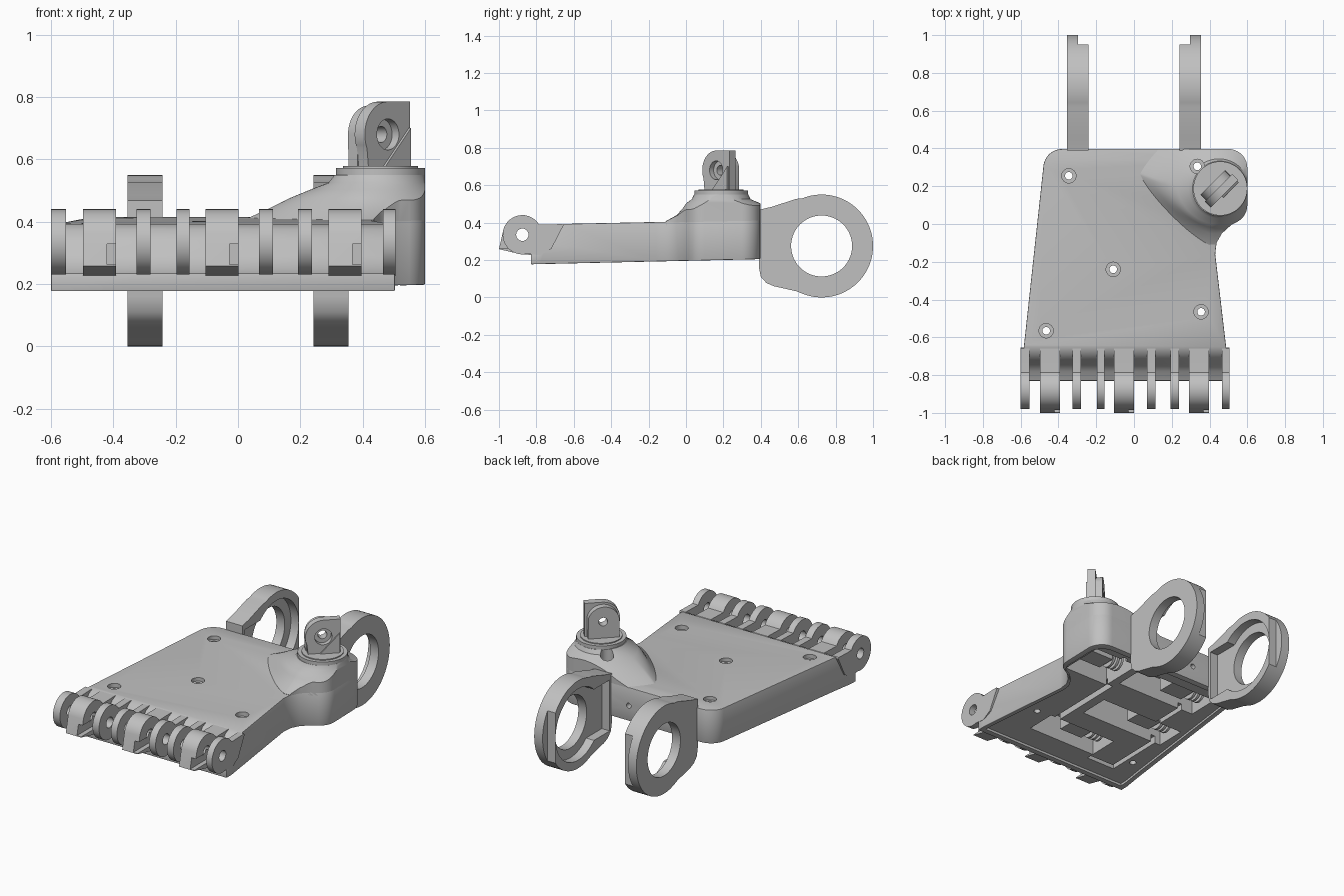
import bpy, bmesh, math
from mathutils import Matrix

if "Cube" in bpy.data.objects:
    bpy.data.objects.remove(bpy.data.objects["Cube"])

grey = bpy.data.materials.new("plain grey plastic")
grey.use_nodes = True
COLOUR = (0.53, 0.53, 0.53, 1)
grey.diffuse_color = COLOUR
grey.node_tree.nodes["Principled BSDF"].inputs["Base Color"].default_value = COLOUR


def finish(name, bm):
    bmesh.ops.recalc_face_normals(bm, faces=bm.faces)
    me = bpy.data.meshes.new(name)
    bm.to_mesh(me)
    bm.free()
    me.materials.append(grey)
    ob = bpy.data.objects.new(name, me)
    bpy.context.collection.objects.link(ob)
    return ob


def loft(name, rings):
    """Skin a stack of equal-length point rings and cap both ends."""
    bm = bmesh.new()
    loops = [[bm.verts.new(p) for p in ring] for ring in rings]
    n = len(loops[0])
    for lo, hi in zip(loops, loops[1:]):
        for i in range(n):
            j = (i + 1) % n
            bm.faces.new((lo[i], lo[j], hi[j], hi[i]))
    bm.faces.new(loops[0])
    bm.faces.new(loops[-1])
    return finish(name, bm)


def prism(name, pts, axis, a, b):
    """Extrude a flat outline along x (points are y, z) or z (points are x, y)."""
    place = (lambda p, t: (t, p[0], p[1])) if axis == "x" else (lambda p, t: (p[0], p[1], t))
    return loft(name, [[place(p, t) for p in pts] for t in (a, b)])


def arc(cx, cy, r, start, end, n=10):
    angles = [math.radians(start + (end - start) * i / n) for i in range(n + 1)]
    return [(cx + r * math.cos(t), cy + r * math.sin(t)) for t in angles]


def disc(name, cx, cy, r, axis, a, b, n=40):
    return prism(name, arc(cx, cy, r, 0, 360, n)[:-1], axis, a, b)


def box(name, x0, x1, y0, y1, z0, z1):
    return prism(name, [(x0, y0), (x1, y0), (x1, y1), (x0, y1)], "z", z0, z1)


def apply(ob, kind, **settings):
    mod = ob.modifiers.new(kind, kind)
    for key, value in settings.items():
        setattr(mod, key, value)
    bpy.context.view_layer.objects.active = ob
    bpy.ops.object.modifier_apply(modifier=mod.name)


def boolean(ob, other, operation="DIFFERENCE"):
    apply(ob, "BOOLEAN", object=other, operation=operation, solver="EXACT")
    bpy.data.objects.remove(other)


# Palm shell: plan outline intersected with the side profile
plan = ([(-0.6, -0.83), (0.503, -0.83), (0.503, -0.78), (0.43, -0.16)]
        + [(0.437, -0.10), (0.465, -0.05), (0.515, -0.005)]
        + arc(0.5, 0.1, 0.1, -60, 0, 6) + arc(0.5, 0.297, 0.1, 0, 90)
        + arc(-0.38, 0.297, 0.1, 90, 172) + [(-0.582, -0.64), (-0.6, -0.78)])
side = ([(-0.83, 0.177), (0.5, 0.207), (0.5, 0.417), (-0.65, 0.393)]
        + [(-0.69, 0.375), (-0.72, 0.34), (-0.745, 0.29), (-0.78, 0.25), (-0.83, 0.235)])
palm = prism("palm_shell", plan, "z", 0.1, 0.6)
boolean(palm, prism("side_cut", side, "x", -0.8, 0.8), "INTERSECT")
apply(palm, "BEVEL", width=0.004, segments=2, limit_method="ANGLE", angle_limit=math.radians(50))


# Thumb mound: round on its outer side, fading to a diagonal ramp across the palm
def mound_ring(cx, cy, rx, ry, z, power):
    ring = []
    for i in range(72):
        c, s = math.cos(math.tau * i / 72), math.sin(math.tau * i / 72)
        e = 1 if c > 0 else 2 / power
        ring.append((cx + rx * math.copysign(abs(c) ** e, c),
                     cy + ry * math.copysign(abs(s) ** e, s), z))
    return ring


steps = [(0.40, 0.27, 0.38, 0.38, 0.385, 1.2), (0.40, 0.27, 0.38, 0.38, 0.406, 1.2),
         (0.405, 0.24, 0.31, 0.29, 0.44, 1.35), (0.415, 0.22, 0.25, 0.238, 0.475, 1.6),
         (0.43, 0.2, 0.2, 0.2, 0.502, 1.8), (0.45, 0.188, 0.16, 0.157, 0.525, 2),
         (0.455, 0.188, 0.145, 0.145, 0.55, 2)]
mound = loft("thumb_mound", [mound_ring(*step) for step in steps])
boolean(mound, prism("mound_trim", plan, "z", 0.2, 0.6), "INTERSECT")

# Countersunk screw holes
for x, y, sink in [(-0.345, 0.255, 0.39), (-0.11, -0.24, 0.38), (-0.465, -0.565, 0.37),
                   (0.355, -0.465, 0.37), (0.335, 0.305, 0.46)]:
    for part in (palm, mound):
        boolean(part, disc("screw_bore", x, y, 0.02, "z", 0, 0.7, 24))
        boolean(part, disc("screw_sink", x, y, 0.038, "z", sink, 0.7, 24))

# Recessed underside with a rim, then deep motor bays
inset = [(x * 0.94, -0.22 + (y + 0.22) * 0.94) for x, y in plan]
boolean(palm, loft("underside_cut", [[(x, y, 0.1) for x, y in inset],
                                     [(x, y, 0.21 + 0.0215 * y) for x, y in inset]]))
bays = [(-0.22, 0.26, -0.64, -0.45), (-0.46, 0.13, -0.31, -0.12),
        (-0.38, 0.18, 0.08, 0.28), (0.23, 0.54, 0.02, 0.3)]
for x0, x1, y0, y1 in bays:
    boolean(palm, box("bay_cut", x0, x1, y0, y1, 0.1, 0.36))
    ym = (y0 + y1) / 2
    box("motor", x0 + 0.12, x0 + 0.28, ym - 0.06, ym + 0.06, 0.25, 0.37)
    for k in range(3):
        disc("spool_flange", ym, 0.29, 0.055, "x", x0 + 0.03 + k * 0.03, x0 + 0.045 + k * 0.03, 24)

# Cable channels linking the bays
for x0, x1, y0, y1 in [(0.19, 0.23, -0.45, 0.03), (-0.42, -0.39, -0.66, -0.31),
                       (-0.42, -0.22, -0.69, -0.66), (-0.3, -0.27, -0.12, 0.08)]:
    boolean(palm, box("channel_cut", x0, x1, y0, y1, 0.1, 0.25))

# Cable holes in the back wall
for x in (-0.12, 0.12):
    cut = disc("wall_bore", 0, 0, 0.016, "z", -0.1, 0.1, 20)
    cut.data.transform(Matrix.Translation((x, 0.4, 0.3)) @ Matrix.Rotation(math.pi / 2, 4, "X"))
    boolean(palm, cut)

# Finger hinge lugs: thin rounded ears and wide ears with a stop beak
HY, HZ, HR = -0.875, 0.335, 0.105
root = [(-0.78, 0.225), (-0.72, 0.26), (-0.655, 0.385), (-0.66, 0.392), (-0.77, 0.389)]
thin = root + arc(HY, HZ, HR, 31, 285, 30)
beak = root + arc(HY, HZ, HR, 31, 165, 20) + [(-1.0, 0.258), (-0.88, 0.23)]
for a, b in [(-0.6, -0.552), (-0.325, -0.28), (-0.197, -0.155),
             (0.068, 0.113), (0.192, 0.237), (0.465, 0.505)]:
    lug = prism("thin_hinge_lug", thin, "x", a, b)
    boolean(lug, disc("pin_bore", HY, HZ, 0.033, "x", -1, 1, 28))
for a in (-0.497, -0.105, 0.29):
    lug = prism("wide_hinge_lug", beak, "x", a, a + 0.106)
    boolean(lug, box("lug_notch", a + 0.077, a + 0.2, -1.1, -0.8, 0.262, 0.328))
    boolean(lug, disc("pin_bore", HY, HZ, 0.033, "x", -1, 1, 28))

# Wrist rings: full outer plate plus a lipped inner half open at the back
WY, WZ = 0.725, 0.275
ring = ([(0.39, 0.468), (0.46, 0.485), (0.59, 0.527)][::-1]
        + [(0.39, 0.16), (0.40, 0.11), (0.43, 0.077), (0.47, 0.06), (0.59, 0.033)]
        + arc(WY, WZ, 0.275, -112, 112, 48))
for s, word in ((1, "left"), (-1, "right")):
    xs = sorted((s * 0.242, s * 0.355))
    wrist = prism(word + "_wrist_ring", ring, "x", *xs)
    boolean(wrist, disc("axle_bore", WY, WZ, 0.163, "x", -1, 1, 64))
    inner = sorted((s * 0.2, s * 0.297))
    boolean(wrist, disc("ring_pocket", WY, WZ, 0.224, "x", *inner, 64))
    boolean(wrist, box("arm_pocket", *inner, 0.412, 0.66, 0.115, 0.435))
    boolean(wrist, box("back_opening", *inner, 0.95, 1.1, 0, 0.6))

# Thumb turntable
TX, TY = 0.457, 0.188
for name, r, a, b in [("thumb_collar", 0.132, 0.53, 0.555), ("thumb_flange", 0.143, 0.548, 0.572),
                      ("thumb_pad", 0.12, 0.57, 0.578)]:
    disc(name, TX, TY, r, "z", a, b, 56)

# Thumb bracket modelled along y, then turned: tall front ear, short round rear ear
turn = Matrix.Translation((TX, TY, 0)) @ Matrix.Rotation(math.radians(-45), 4, "Z")
PY, PZ = -0.002, 0.68
front_ear = ([(-0.09, 0.57), (0.098, 0.57), (0.098, 0.785)]
             + arc(PY, PZ, 0.105, 90, 205, 18))
rear_ear = [(-0.095, 0.57), (0.085, 0.57)] + arc(PY - 0.003, PZ, 0.092, 15, 180, 20)
front = prism("thumb_front_ear", front_ear, "x", -0.01, 0.036)
rear = prism("thumb_rear_ear", rear_ear, "x", -0.05, -0.008)
for ob in (front, rear):
    boolean(ob, disc("thumb_pin_bore", PY, PZ, 0.026, "x", -1, 1, 28))
boolean(front, disc("thumb_counterbore", PY, PZ, 0.05, "x", 0.005, 1, 32))
gusset = prism("thumb_gusset", [(-0.03, 0.57), (0.092, 0.57), (0.092, 0.70)], "x", 0.03, 0.046)
for ob in (front, rear, gusset):
    ob.data.transform(turn)

# Smooth the curved parts while keeping the machined edges crisp
bpy.ops.object.select_all(action="DESELECT")
for ob in bpy.context.scene.objects:
    if ob.type == "MESH":
        ob.select_set(True)
        bpy.context.view_layer.objects.active = ob
bpy.ops.object.shade_smooth_by_angle(angle=math.radians(32))
